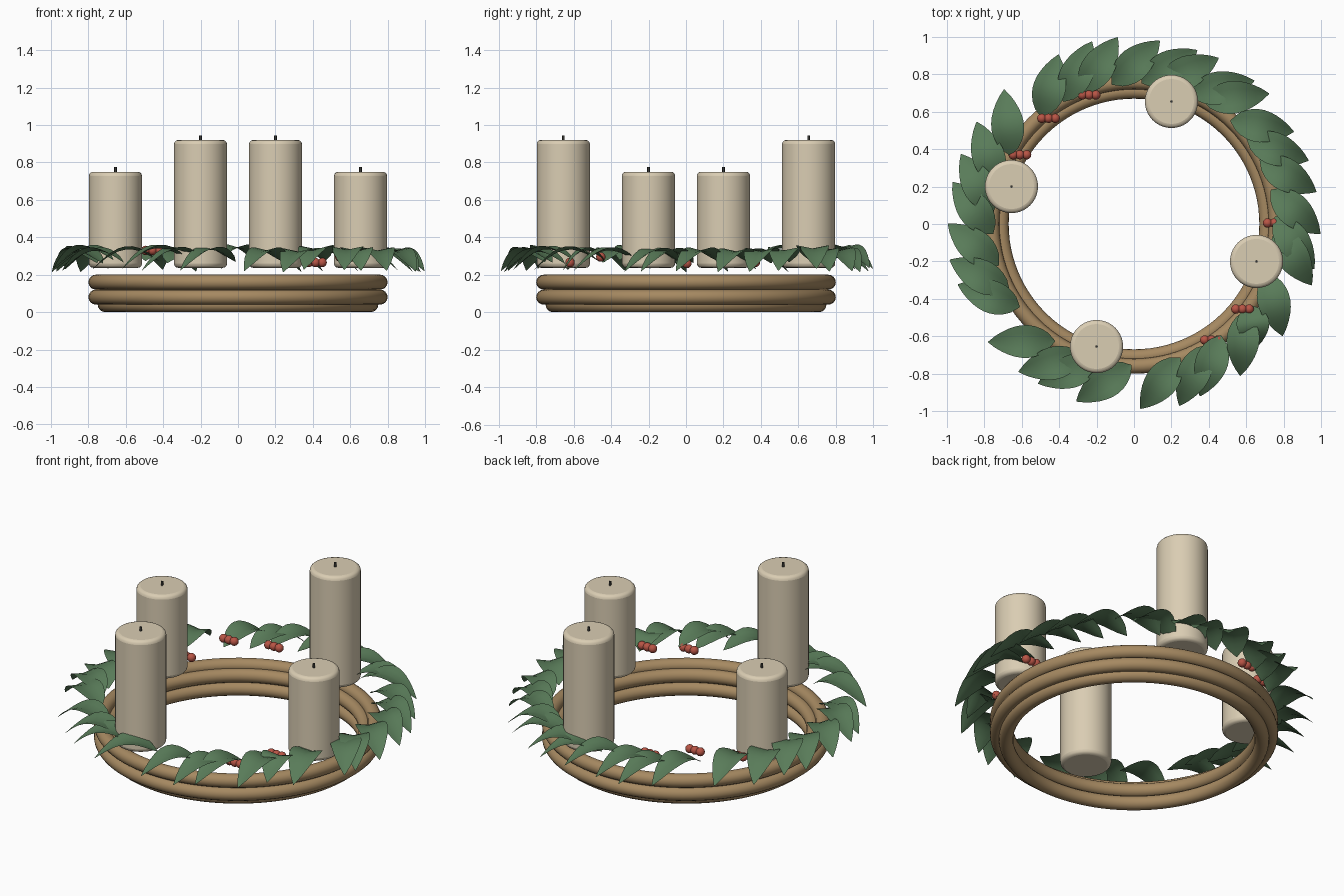
import bpy, bmesh, random
from math import sin, cos, pi, radians
from mathutils import Vector

random.seed(4)
cube = bpy.data.objects.get("Cube")
if cube:
    bpy.data.objects.remove(cube, do_unlink=True)


def material(name, r, g, b):
    m = bpy.data.materials.new(name)
    m.use_nodes = True
    m.diffuse_color = (r, g, b, 1)
    shader = next(n for n in m.node_tree.nodes if n.type == 'BSDF_PRINCIPLED')
    shader.inputs["Base Color"].default_value = (r, g, b, 1)
    shader.inputs["Roughness"].default_value = 0.7
    return m


WOOD = material("willow brown", 0.38, 0.25, 0.12)
WAX = material("cream wax", 0.70, 0.61, 0.45)
LEAF = material("leaf green", 0.10, 0.20, 0.10)
BERRY = material("berry red", 0.48, 0.09, 0.06)
WICK = material("wick dark", 0.04, 0.04, 0.035)


def finish(name, mat, angle=50):
    ob = bpy.context.object
    ob.name = name
    ob.data.materials.append(mat)
    bpy.ops.object.shade_smooth_by_angle(angle=radians(angle))
    return ob


def cylinder(name, mat, x, y, z0, z1, r, sides):
    bpy.ops.mesh.primitive_cylinder_add(vertices=sides, radius=r, depth=z1 - z0,
                                        location=(x, y, (z0 + z1) / 2))
    return finish(name, mat)


# Bundled ring: four staggered rods
for name, radius, z in (("outer_rod_upper", 0.76, 0.16), ("outer_rod_lower", 0.76, 0.08),
                        ("inner_rod_upper", 0.71, 0.12), ("inner_rod_lower", 0.71, 0.04)):
    bpy.ops.mesh.primitive_torus_add(major_radius=radius, minor_radius=0.04, location=(0, 0, z),
                                     major_segments=96, minor_segments=16)
    finish(name, WOOD)

# Four pillar candles, tall and short in turn
for i in range(4):
    a = radians(73 + 90 * i)
    x, y = 0.685 * cos(a), 0.685 * sin(a)
    top = 0.75 if i % 2 else 0.92
    candle = cylinder("candle", WAX, x, y, 0.237, top, 0.142, 40)
    bevel = candle.modifiers.new("soft_rim", 'BEVEL')
    bevel.width = 0.022
    bevel.segments = 3
    bevel.limit_method = 'ANGLE'
    cylinder("wick", WICK, x, y, top - 0.01, top + 0.025, 0.007, 8)


# Arched leaf with a shallow fold along the midrib
def leaf(tip_angle, reach, skew=17):
    a, b = radians(tip_angle), radians(tip_angle + skew)
    lift = random.uniform(-0.012, 0.012)
    tip = Vector((reach * cos(a), reach * sin(a), 0.225 + lift))
    base = Vector((0.755 * cos(b), 0.755 * sin(b), 0.27 + lift))
    side = (tip - base).cross(Vector((0, 0, 1))).normalized()
    bm = bmesh.new()
    rows, cols = 10, (-1, -0.5, 0, 0.5, 1)
    grid = []
    for r in range(rows + 1):
        t = r / rows
        half = 0.088 * sin(pi * t ** 0.85) ** 0.8 if 0 < r < rows else 0.002
        line = []
        for c in cols:
            p = base.lerp(tip, t) + side * half * c
            p.z += 0.085 * sin(pi * t) + 0.2 * half * abs(c)
            line.append(bm.verts.new(p))
        grid.append(line)
    for lower, upper in zip(grid, grid[1:]):
        for j in range(len(cols) - 1):
            bm.faces.new((lower[j], lower[j + 1], upper[j + 1], upper[j]))
    bmesh.ops.recalc_face_normals(bm, faces=bm.faces)
    if sum(f.normal.z for f in bm.faces) < 0:
        bmesh.ops.reverse_faces(bm, faces=bm.faces)
    mesh = bpy.data.meshes.new("leaf")
    bm.to_mesh(mesh)
    bm.free()
    mesh.materials.append(LEAF)
    for p in mesh.polygons:
        p.use_smooth = True
    bpy.context.collection.objects.link(bpy.data.objects.new("leaf", mesh))


for angle in (10, 20, 30, 44, 50, 63, 70, 82, 95, 103, 114, 134, 147, 158, 167, 180,
              191, 199, 219, 232, 239, 252, 272, 284, 291, 305, 323, 341, 346, 357):
    leaf(angle, random.uniform(0.985, 1.005))
leaf(315, 0.93, 10)

# Berry sprigs, three in a row
for x, y, z in ((-0.24, 0.69, 0.3), (-0.457, 0.565, 0.33), (-0.61, 0.37, 0.265),
                (0.75, 0.005, 0.26), (0.58, -0.455, 0.295), (0.414, -0.62, 0.265)):
    for k in (-1, 0, 1):
        bpy.ops.mesh.primitive_uv_sphere_add(segments=16, ring_count=10, radius=0.025,
                                             location=(x + 0.036 * k, y, z))
        finish("berry", BERRY)
